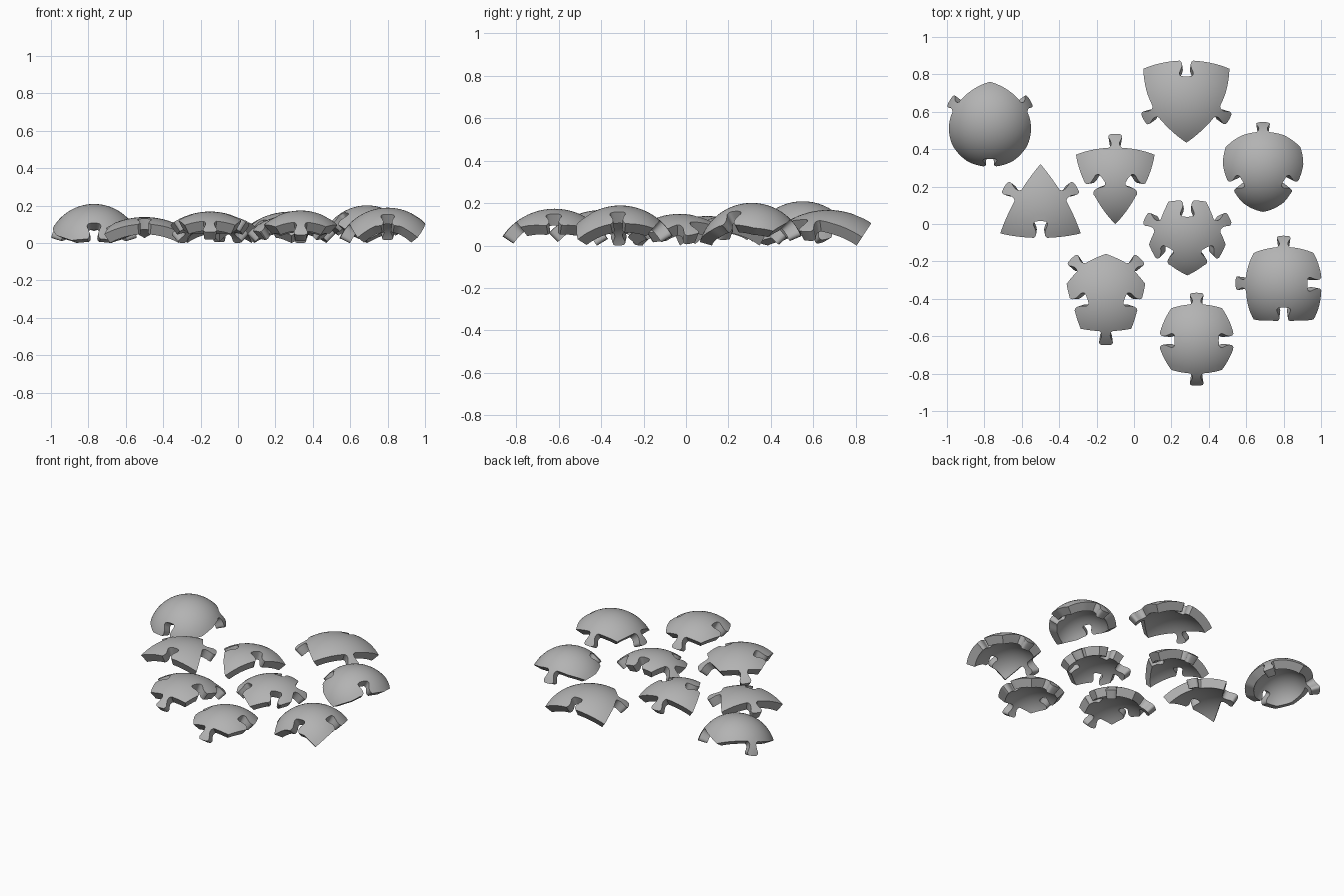
import bpy, bmesh, math
from mathutils import Vector
from mathutils.geometry import delaunay_2d_cdt

cube = bpy.data.objects.get("Cube")
if cube:
    bpy.data.objects.remove(cube, do_unlink=True)

grey = bpy.data.materials.new("plain grey")
grey.use_nodes = True
colour = (0.45, 0.45, 0.45, 1)
grey.diffuse_color = colour
grey.node_tree.nodes["Principled BSDF"].inputs["Base Color"].default_value = colour

UNIT = 0.01        # outlines are written in hundredths
THICKNESS = 0.06
GRID = 0.025


def knob_profile():
    """Neck and flared head of a connector: (along edge, outwards)."""
    half = [(3.6, 0), (2.5, 1), (2.2, 3), (3.0, 5.5), (3.9, 7.5), (3.2, 9.2), (1, 9.5)]
    pts = [(-u, v) for u, v in half] + [(u, v) for u, v in reversed(half)]
    smooth = [pts[0]]
    for (a, b), (c, d) in zip(pts, pts[1:]):
        smooth.append((a * .75 + c * .25, b * .75 + d * .25))
        smooth.append((a * .25 + c * .75, b * .25 + d * .75))
    return [(u * UNIT, v * UNIT) for u, v in smooth + [pts[-1]]]


KNOB = knob_profile()


def trace_edge(a, b, feature, radius):
    """Walk along the sphere from a to b, adding a tab or a socket halfway."""
    path = []

    def arc(p, q):
        steps = max(1, round((q - p).length / 0.02))
        for i in range(steps):
            path.append(p.lerp(q, i / steps).normalized() * radius)

    if not feature:
        arc(a, b)
        return path
    middle = (a + b).normalized()
    along = (b - a).normalized()
    outward = middle.cross(along)
    sign = 1 if feature == "tab" else -1
    limit = (b - a).length * 0.47
    knob = []
    for u, v in KNOB:
        if v < 0.005:
            u = max(-limit, min(limit, u))
        move = along * u + outward * v * sign
        angle = move.length / radius
        knob.append((middle * math.cos(angle) + move.normalized() * math.sin(angle)) * radius)
    arc(a, knob[0])
    path.extend(knob[:-1])
    arc(knob[-1], b)
    return path


def flatten(p, radius):
    """Unroll a point of the sphere around its top."""
    flat = Vector((p.x, p.y))
    if flat.length < 1e-9:
        return flat
    return flat.normalized() * math.acos(max(-1, min(1, p.z / radius))) * radius


def curl(p, radius):
    """Roll a flat point back on to the sphere."""
    angle = p.length / radius
    flat = p.normalized() * math.sin(angle) * radius if p.length > 1e-9 else p
    return Vector((flat.x, flat.y, math.cos(angle) * radius))


def shell_piece(name, x, y, radius, top, half, bottom, left=None):
    """half runs down the right side: (x, y, feature of the edge after it)."""
    def lift(px, py):
        px, py = px * UNIT, py * UNIT
        return Vector((px, py, math.sqrt(radius ** 2 - px ** 2 - py ** 2)))

    # Mirror the half outline into a closed one
    right = [[p[0], p[1], p[2] if len(p) > 2 else None] for p in half]
    right[-1][2] = bottom
    mirrored = []
    for i in range(len(right) - 1, -1, -1):
        kind = right[i - 1][2] if i else top
        if left and i and kind:
            kind = left
        mirrored.append([-right[i][0], right[i][1], kind])
    if right[-1][0] == 0:
        right.pop()
    if right[0][0] == 0:
        mirrored.pop()
    loop = right + mirrored

    outline = []
    for i, (px, py, kind) in enumerate(loop):
        nx, ny, _ = loop[(i + 1) % len(loop)]
        outline += trace_edge(lift(px, py), lift(nx, ny), kind, radius)
    flat = [flatten(p, radius) for p in outline]

    # Fill the outline with an even grid
    count = len(flat)
    reach = int(0.5 / GRID)
    points = list(flat)
    for i in range(-reach, reach + 1):
        for j in range(-reach, reach + 1):
            p = Vector((i * GRID, j * GRID))
            if min((p - q).length for q in flat) > GRID * 0.5:
                points.append(p)
    border = [(i, (i + 1) % count) for i in range(count)]
    verts, _, faces, *_ = delaunay_2d_cdt(points, border, [], 1, 1e-6)

    # Outer skin, inner skin and radial walls
    bm = bmesh.new()
    outer = [bm.verts.new(curl(v, radius)) for v in verts]
    inner = [bm.verts.new(v.co * (1 - THICKNESS / radius)) for v in outer]
    bm.verts.index_update()
    for f in faces:
        bm.faces.new([outer[i] for i in f])
    rim = [(e.verts[0].index, e.verts[1].index) for e in bm.edges if len(e.link_faces) == 1]
    for f in faces:
        bm.faces.new([inner[i] for i in reversed(f)])
    for a, b in rim:
        bm.faces.new((outer[a], outer[b], inner[b], inner[a]))
    bmesh.ops.delete(bm, geom=[v for v in bm.verts if not v.link_faces], context="VERTS")
    bmesh.ops.recalc_face_normals(bm, faces=bm.faces[:])

    # Rest the piece on the ground
    low = min(v.co.z for v in bm.verts)
    bmesh.ops.translate(bm, verts=bm.verts[:], vec=(0, 0, -low))
    mesh = bpy.data.meshes.new(name)
    bm.to_mesh(mesh)
    bm.free()
    mesh.materials.append(grey)
    obj = bpy.data.objects.new(name, mesh)
    obj.location = (x, y, 0)
    bpy.context.collection.objects.link(obj)
    bpy.ops.object.select_all(action="DESELECT")
    obj.select_set(True)
    bpy.context.view_layer.objects.active = obj
    bpy.ops.object.shade_smooth_by_angle(angle=math.radians(35))


T, S = "tab", "socket"

# Pieces of the steep end
shell_piece("steep_cap_piece", -.77, .55, .253, None,
            [(0, 21), (15, 12, T), (21, 2.5), (22, -4), (20, -13), (12, -21.5)], S)
shell_piece("steep_round_piece", .69, .31, .255, T,
            [(11, 16.5), (20, 10), (21.5, 1), (19.5, -6.5, S), (14.5, -15),
             (11, -19.5), (0, -24.5)], None)

# Pieces of the middle band
shell_piece("band_square_piece", .8, -.31, .285, T,
            [(16, 15.5), (20, 4, S), (20, -6), (16, -20), (7, -20.5)], S, left=T)
shell_piece("band_barrel_piece", .335, -.62, .295, T,
            [(13.5, 17), (19.5, 4.5, S), (19.5, -5), (13.5, -16)], T)
shell_piece("band_star_piece", .285, -.03, .33, S,
            [(10, 15), (14, 6, T), (18, -2), (20.5, -8), (17, -15, S), (9, -19), (0, -24.5)], None)
shell_piece("band_horned_piece", -.15, -.39, .36, None,
            [(0, 23), (11, 18, T), (15.5, 13.5), (21, 7), (19.5, 0, S), (16.5, -8),
             (13.5, -17)], T)

# Pieces of the shallow end
shell_piece("shallow_shield_piece", .28, .67, .37, S,
            [(23, 16), (21, 3), (18.5, -3, T), (14, -11), (0, -23.5)], None)
shell_piece("shallow_arrow_piece", -.1, .24, .33, T,
            [(21, 13), (16.5, -1.5, S), (11, -9), (0, -24)], None)
shell_piece("shallow_triangle_piece", -.5, .1, .42, None,
            [(0, 22), (10, 8.5, T), (14, 2), (21.5, -15)], S)
